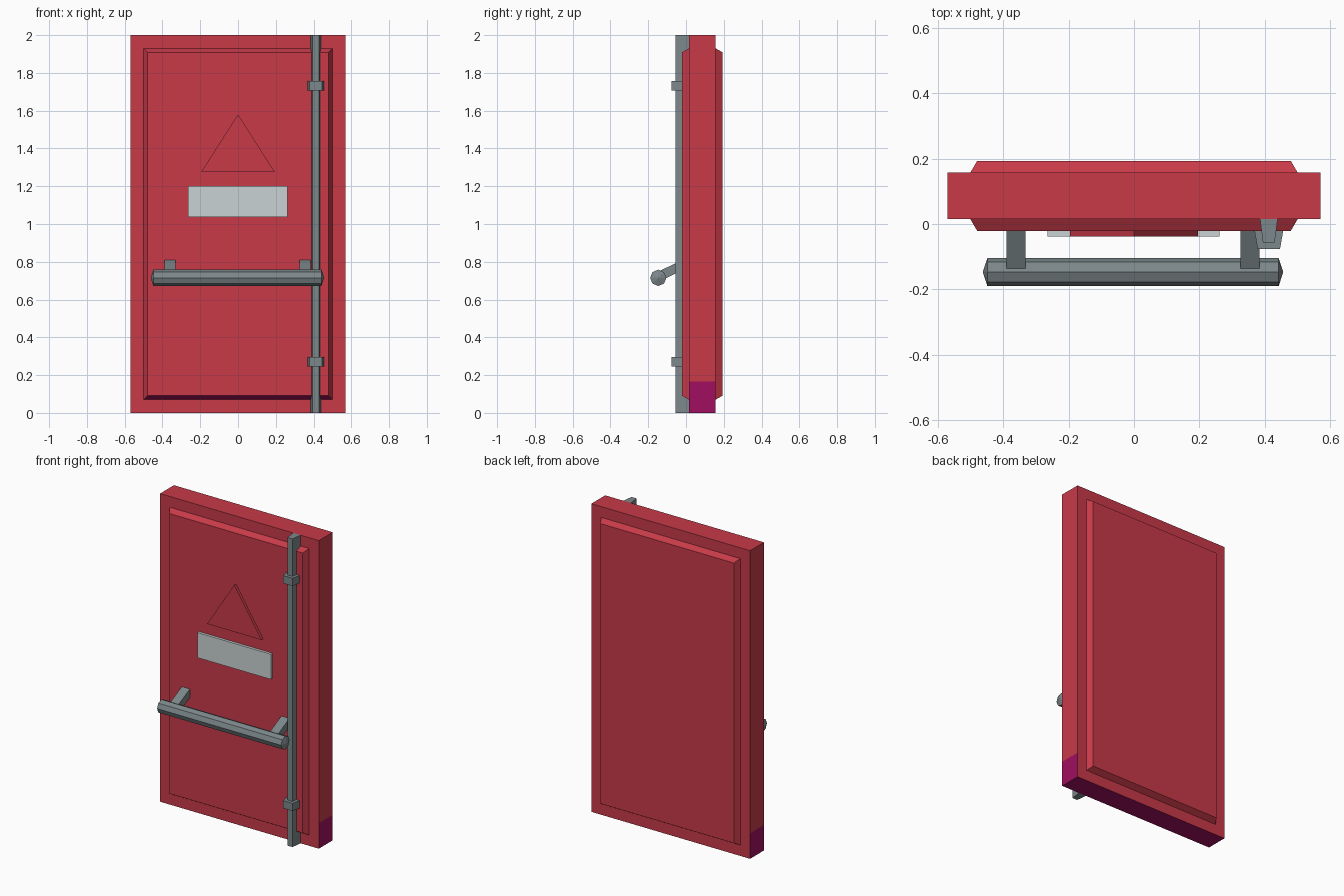
import bpy, bmesh, math
from mathutils import Matrix, Vector

if "Cube" in bpy.data.objects:
    bpy.data.objects.remove(bpy.data.objects["Cube"])


def material(name, rgb):
    m = bpy.data.materials.new(name)
    lin = [(c / 255 / 12.92 if c / 255 < 0.04045 else ((c / 255 + 0.055) / 1.055) ** 2.4) for c in rgb]
    m.diffuse_color = (*lin, 1)
    m.use_nodes = True
    m.node_tree.nodes["Principled BSDF"].inputs["Base Color"].default_value = m.diffuse_color
    return m


RED = material("door red", (200, 58, 73))
PURPLE = material("base purple", (160, 15, 95))
METAL = material("dark metal", (124, 135, 138))
PLATE = material("pale grey", (202, 210, 212))


def finish(name, bm, *mats):
    bmesh.ops.recalc_face_normals(bm, faces=bm.faces)
    me = bpy.data.meshes.new(name)
    bm.to_mesh(me)
    bm.free()
    for m in mats:
        me.materials.append(m)
    ob = bpy.data.objects.new(name, me)
    bpy.context.collection.objects.link(ob)
    return ob


def prism(name, profile, offset, mat):
    """Extrude a closed 3D outline along an offset vector."""
    bm = bmesh.new()
    face = bm.faces.new([bm.verts.new(p) for p in profile])
    ext = bmesh.ops.extrude_face_region(bm, geom=[face], use_keep_orig=True)["geom"]
    bmesh.ops.translate(bm, vec=offset, verts=[v for v in ext if isinstance(v, bmesh.types.BMVert)])
    return finish(name, bm, mat)


# Door slab with a raised, bevelled panel on both sides
bm = bmesh.new()
bmesh.ops.create_cube(bm, size=1, matrix=Matrix.Translation((0, 0.086, 1)) @ Matrix.Diagonal((1.14, 0.142, 2, 1)))
bm.normal_update()
for side in (-1, 1):
    face = next(f for f in bm.faces if f.normal.y * side > 0.9)
    bmesh.ops.inset_region(bm, faces=[face], thickness=0.07, use_even_offset=True)
    bmesh.ops.inset_region(bm, faces=[face], thickness=0.021, use_even_offset=True)
    bmesh.ops.translate(bm, vec=(0, side * 0.036, 0), verts=face.verts)
bm.normal_update()
# Purple foot: lower part of both edges, the underside and the lower front bevel
sides = [f for f in bm.faces if abs(f.normal.x) > 0.99]
edges = {e for f in sides for e in f.edges}
verts = {v for f in sides for v in f.verts}
bmesh.ops.bisect_plane(bm, geom=sides + list(edges) + list(verts),
                       plane_co=(0, 0, 0.165), plane_no=(0, 0, 1))
bm.normal_update()
for f in bm.faces:
    c = f.calc_center_median()
    low_edge = abs(f.normal.x) > 0.99 and c.z < 0.165
    underside = f.normal.z < -0.5 and c.y < 0.1
    f.material_index = int(low_edge or underside)
finish("door", bm, RED, PURPLE)

# Warning triangle and name plate on the front
prism("warning_triangle", [(-0.195, -0.02, 1.275), (0.195, -0.02, 1.275), (0, -0.02, 1.58)],
      (0, -0.018, 0), RED)
prism("sign_plate", [(-0.265, -0.02, 1.037), (0.262, -0.02, 1.037), (0.262, -0.02, 1.2), (-0.265, -0.02, 1.2)],
      (0, -0.018, 0), PLATE)


def tapered(name, cx, back_w, front_w, y_back, y_front, z0, z1):
    """Upright bar with a trapezium section."""
    pts = [(cx - back_w, y_back, z0), (cx - front_w, y_front, z0),
           (cx + front_w, y_front, z0), (cx + back_w, y_back, z0)]
    return prism(name, pts, (0, 0, z1 - z0), METAL)


# Vertical latch rod and its two clamps
tapered("latch_rod", 0.412, 0.027, 0.018, 0.015, -0.056, 0, 2)
for label, z in (("lower", 0.271), ("upper", 1.732)):
    tapered(label + "_clamp", 0.412, 0.044, 0.034, -0.021, -0.077, z - 0.025, z + 0.025)

# Octagonal push bar with shallow pointed ends
bm = bmesh.new()
bmesh.ops.create_cone(bm, cap_ends=True, cap_tris=True, segments=8, radius1=0.043, radius2=0.043, depth=0.89,
                      matrix=Matrix.Translation((-0.003, -0.147, 0.715)) @ Matrix.Rotation(math.pi / 2, 4, 'Y'))
for v in bm.verts:
    if (Vector((v.co.y, v.co.z)) - Vector((-0.147, 0.715))).length < 0.01:
        v.co.x += math.copysign(0.014, v.co.x)
finish("push_bar", bm, METAL)

# Sloping arms holding the push bar
for label, x in (("left", -0.389), ("right", 0.326)):
    prism(label + "_arm", [(x, -0.02, 0.81), (x, -0.02, 0.755), (x, -0.142, 0.695), (x, -0.142, 0.75)],
          (0.058, 0, 0), METAL)
